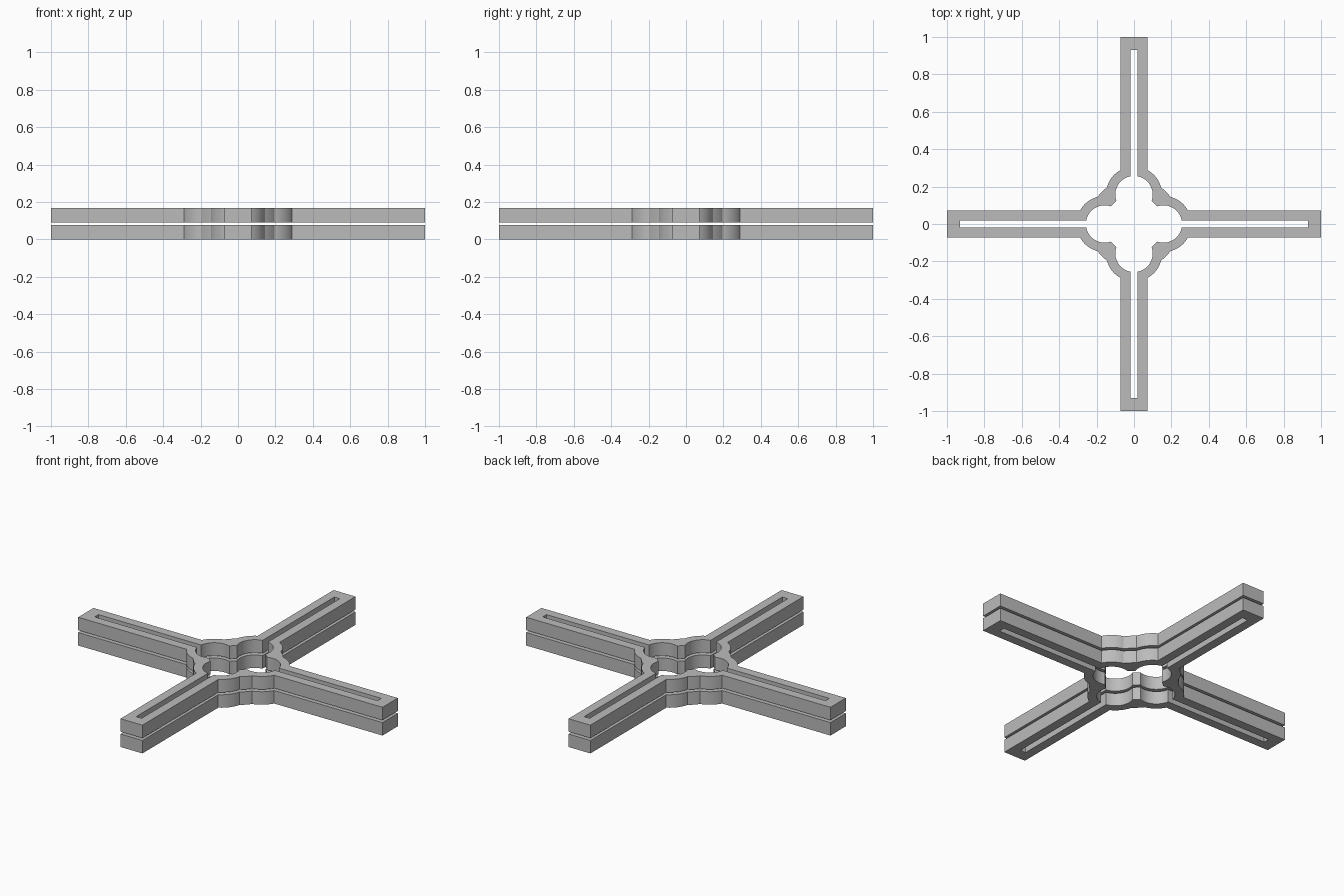
import bpy, bmesh, math

cube = bpy.data.objects.get("Cube")
if cube:
    bpy.data.objects.remove(cube)

LOBE_OFFSET = 0.157      # distance of each lobe centre from the hub centre
THICKNESS = 0.077
STEPS = 12

grey = bpy.data.materials.new("plain grey")
grey.use_nodes = True
grey.diffuse_color = (0.5, 0.5, 0.5, 1)
grey.node_tree.nodes["Principled BSDF"].inputs["Base Color"].default_value = (0.5, 0.5, 0.5, 1)


def octant(tip, half_width, lobe_r, hub_r):
    """Outline from an arm tip, around its lobe, to the diagonal of the hub."""
    d = LOBE_OFFSET
    # where the lobe circle meets the hub circle
    x = (d * d + hub_r ** 2 - lobe_r ** 2) / (2 * d)
    y = math.sqrt(hub_r ** 2 - x * x)
    start, end = math.asin(half_width / lobe_r), math.atan2(y, x - d)
    pts = [(tip, half_width)]
    for i in range(STEPS + 1):
        a = start + (end - start) * i / STEPS
        pts.append((d + lobe_r * math.cos(a), lobe_r * math.sin(a)))
    hub_start = math.atan2(y, x)
    for i in range(1, 4):
        a = hub_start + (math.pi / 4 - hub_start) * i / 3
        pts.append((hub_r * math.cos(a), hub_r * math.sin(a)))
    return pts


def full_outline(*sizes):
    """Mirror the octant over the diagonal and repeat it for four arms."""
    half = octant(*sizes)
    quarter = half + [(y, x) for x, y in reversed(half[:-1])]
    loop = []
    for _ in range(4):
        loop += quarter
        quarter = [(-y, x) for x, y in quarter]
    return loop


def build_plate(name, base):
    bm = bmesh.new()
    outer = full_outline(1.0, 0.072, 0.15, 0.243)
    inner = full_outline(0.93, 0.018, 0.10, 0.155)
    rings = [[bm.verts.new((x, y, z)) for x, y in loop]
             for loop, z in ((outer, base), (outer, base + THICKNESS),
                             (inner, base + THICKNESS), (inner, base))]
    # outer wall, top, slot wall and underside
    for k in range(4):
        a, b = rings[k], rings[(k + 1) % 4]
        for i in range(len(a)):
            j = (i + 1) % len(a)
            bm.faces.new((a[i], a[j], b[j], b[i]))
    bmesh.ops.recalc_face_normals(bm, faces=bm.faces)
    mesh = bpy.data.meshes.new(name)
    bm.to_mesh(mesh)
    bm.free()
    mesh.materials.append(grey)
    obj = bpy.data.objects.new(name, mesh)
    bpy.context.collection.objects.link(obj)
    bpy.ops.object.select_all(action='DESELECT')
    obj.select_set(True)
    bpy.context.view_layer.objects.active = obj
    bpy.ops.object.shade_smooth_by_angle(angle=math.radians(25))


# Two identical plates separated by a thin gap
build_plate("lower_cross_plate", 0.0)
build_plate("upper_cross_plate", 0.091)
